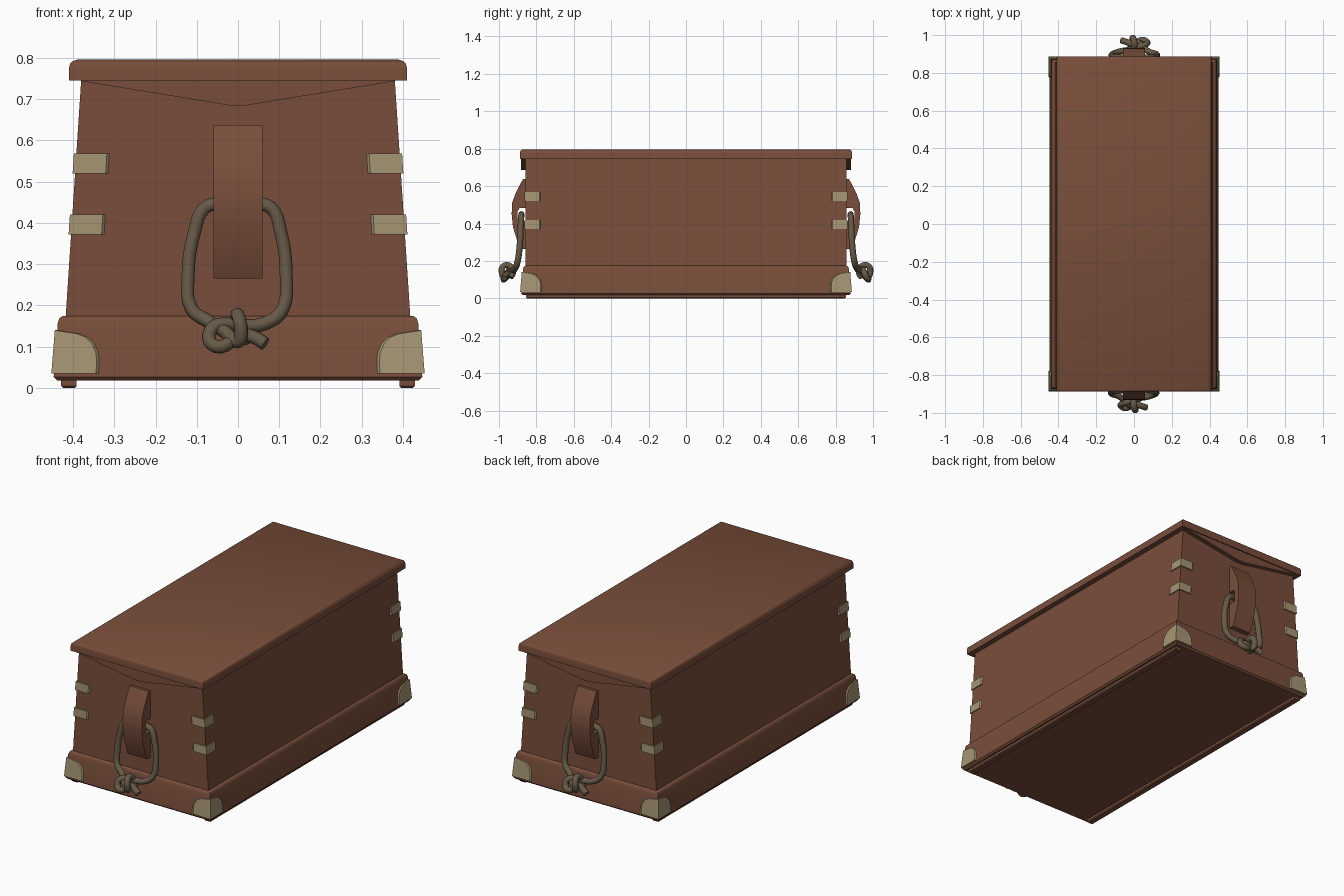
import bpy, bmesh, math
from mathutils import Vector, Matrix

if "Cube" in bpy.data.objects:
    bpy.data.objects.remove(bpy.data.objects["Cube"])


def material(name, rgb):
    m = bpy.data.materials.new(name)
    m.diffuse_color = (*rgb, 1)
    m.use_nodes = True
    m.node_tree.nodes["Principled BSDF"].inputs["Base Color"].default_value = m.diffuse_color
    return m


WOOD = material("brown wood", (0.19, 0.076, 0.043))
BRASS = material("dull brass", (0.38, 0.30, 0.175))
ROPE = material("weathered rope", (0.135, 0.10, 0.063))


def finish(name, bm, mat, bevel=0, segments=2):
    bmesh.ops.recalc_face_normals(bm, faces=bm.faces)
    me = bpy.data.meshes.new(name)
    bm.to_mesh(me)
    bm.free()
    me.materials.append(mat)
    ob = bpy.data.objects.new(name, me)
    bpy.context.collection.objects.link(ob)
    if bevel:
        mod = ob.modifiers.new("bevel", 'BEVEL')
        mod.width, mod.segments, mod.limit_method = bevel, segments, 'ANGLE'
    smooth(ob)
    return ob


def smooth(ob):
    bpy.ops.object.select_all(action='DESELECT')
    ob.select_set(True)
    bpy.context.view_layer.objects.active = ob
    bpy.ops.object.shade_smooth_by_angle(angle=math.radians(40))


def loft(name, sections, mat, cx=0, **kw):
    """Stack of rectangles (z, half_x, half_y), capped at both ends."""
    bm = bmesh.new()
    rings = [[bm.verts.new((cx + sx * hx, sy * hy, z))
              for sx, sy in ((-1, -1), (1, -1), (1, 1), (-1, 1))] for z, hx, hy in sections]
    for a, b in zip(rings, rings[1:]):
        for i in range(4):
            j = (i + 1) % 4
            bm.faces.new((a[i], a[j], b[j], b[i]))
    bm.faces.new(rings[0])
    bm.faces.new(rings[-1])
    return finish(name, bm, mat, **kw)


def prism(name, points, direction, mat, **kw):
    """Closed outline pushed along a direction."""
    bm = bmesh.new()
    face = bm.faces.new([bm.verts.new(p) for p in points])
    out = bmesh.ops.extrude_face_region(bm, geom=[face])
    bmesh.ops.translate(bm, vec=Vector(direction),
                        verts=[v for v in out["geom"] if isinstance(v, bmesh.types.BMVert)])
    return finish(name, bm, mat, **kw)


def corner_plate(name, outline, half_x, half_y, sx, sy, t=0.006):
    """Thin plate wrapped round a corner; outline is (distance from corner, z)."""
    bm = bmesh.new()
    for on_side in (False, True):
        layers = []
        for d in (t, -0.01):
            ring = []
            for u, z in outline:
                x, y = half_x(z) + d, half_y(z) + d
                x, y = (x, y - u) if on_side else (x - u, y)
                ring.append(bm.verts.new((sx * x, sy * y, z)))
            layers.append(ring)
        a, b = layers
        bm.faces.new(a)
        for i in range(len(a) - 1):
            bm.faces.new((a[i], a[i + 1], b[i + 1], b[i]))
    bmesh.ops.remove_doubles(bm, verts=bm.verts, dist=1e-5)
    return finish(name, bm, BRASS)


# Box: long sides lean inwards, ends upright
body_x = lambda z: 0.418 - (z - 0.17) / 0.58 * 0.038
body_y = lambda z: 0.857
loft("box_body", [(0.03, body_x(0.03), 0.857), (0.76, body_x(0.76), 0.857)], WOOD)

# Base plinth with a rounded top edge
base_x = lambda z: 0.447 - (z - 0.03) * 0.08
base_y = lambda z: 0.881 - (z - 0.03) * 0.08
loft("base_plinth", [(0.018, 0.438, 0.872), (0.027, 0.447, 0.881), (0.157, 0.437, 0.871),
                     (0.169, 0.433, 0.867), (0.175, 0.424, 0.858)], WOOD)

# Lid slab with softened upper edge
loft("lid", [(0.746, 0.41, 0.888), (0.775, 0.41, 0.888), (0.787, 0.407, 0.886),
             (0.792, 0.401, 0.881), (0.796, 0.39, 0.874)], WOOD)

# Runners under the long sides
for s in (-1, 1):
    loft("runner", [(0, 0.014, 0.85), (0.005, 0.019, 0.855), (0.03, 0.019, 0.855)],
         WOOD, cx=s * 0.41)

# Brass corner plates and bands
quarter = [(0, 0.035), (0.108, 0.035), (0.108, 0.06)]
quarter += [(0.045 + 0.063 * math.cos(a), 0.06 + 0.072 * math.sin(a))
            for a in (0.35, 0.7, 1.05, 1.4)] + [(0, 0.14)]
for sx in (-1, 1):
    for sy in (-1, 1):
        corner_plate("base_corner_plate", quarter, base_x, base_y, sx, sy)
        for z in (0.372, 0.52):
            band = [(0, z), (0.08, z), (0.08, z + 0.048), (0, z + 0.048)]
            corner_plate("corner_band", band, body_x, body_y, sx, sy)

# Lid skirts, cleats and rope handles at both ends
CLEAT = [(0.85, 0.638), (0.872, 0.638), (0.912, 0.56), (0.93, 0.51), (0.932, 0.45),
         (0.925, 0.38), (0.90, 0.30), (0.885, 0.265), (0.85, 0.265), (0.85, 0.41),
         (0.895, 0.41), (0.90, 0.43), (0.90, 0.465), (0.89, 0.482), (0.85, 0.482)]
# Rope centre line (x, distance outwards, z): tail, knot, big loop, knot
PATH = [(0.066, 0.972, 0.107), (0.035, 0.962, 0.125), (0, 0.95, 0.128), (-0.04, 0.975, 0.10),
        (-0.068, 0.965, 0.112), (-0.062, 0.95, 0.145), (-0.03, 0.94, 0.155), (0.015, 0.925, 0.15),
        (0.07, 0.915, 0.158), (0.108, 0.902, 0.19), (0.117, 0.89, 0.27), (0.103, 0.884, 0.38),
        (0.08, 0.881, 0.437), (0.04, 0.88, 0.447), (-0.04, 0.88, 0.447), (-0.08, 0.881, 0.437),
        (-0.105, 0.884, 0.38), (-0.121, 0.89, 0.27), (-0.112, 0.902, 0.19), (-0.075, 0.915, 0.163),
        (-0.03, 0.955, 0.135), (0.0, 0.972, 0.112), (0.008, 0.984, 0.135), (0.002, 0.978, 0.17),
        (-0.002, 0.945, 0.175), (0.01, 0.925, 0.14), (0.02, 0.94, 0.112)]

for s, end in ((-1, "front"), (1, "back")):
    prism(end + "_lid_skirt",
          [(x, s * 0.85, z) for x, z in ((-0.38, 0.75), (-0.38, 0.744), (-0.02, 0.685),
                                         (0.02, 0.685), (0.38, 0.744), (0.38, 0.75))],
          (0, s * 0.032, 0), WOOD)
    prism(end + "_handle_cleat", [(-0.059, s * d, z) for d, z in CLEAT], (0.118, 0, 0), WOOD)

    cu = bpy.data.curves.new(end + "_rope_handle", 'CURVE')
    cu.dimensions = '3D'
    cu.bevel_depth, cu.bevel_resolution, cu.resolution_u = 0.0165, 3, 4
    cu.use_fill_caps = True
    sp = cu.splines.new('BEZIER')
    sp.bezier_points.add(len(PATH) - 1)
    for p, (x, d, z) in zip(sp.bezier_points, PATH):
        p.co = (-s * x, s * d, z)
        p.handle_left_type = p.handle_right_type = 'AUTO'
    cu.materials.append(ROPE)
    ob = bpy.data.objects.new(end + "_rope_handle", cu)
    bpy.context.collection.objects.link(ob)
    bpy.ops.object.select_all(action='DESELECT')
    ob.select_set(True)
    bpy.context.view_layer.objects.active = ob
    bpy.ops.object.convert(target='MESH')
    smooth(bpy.context.view_layer.objects.active)
